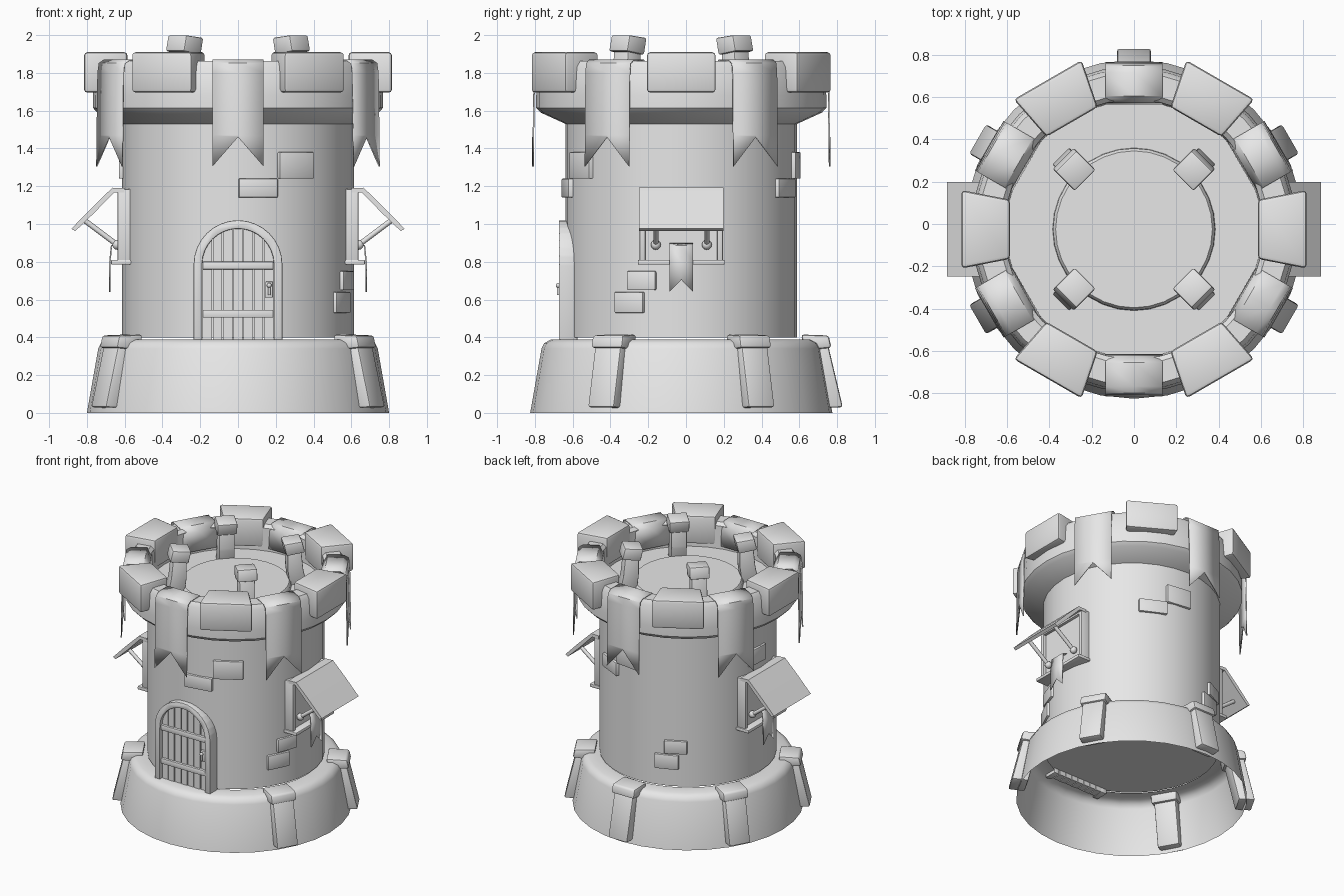
import bpy, bmesh, math
from mathutils import Vector, Matrix

if "Cube" in bpy.data.objects:
    bpy.data.objects.remove(bpy.data.objects["Cube"], do_unlink=True)

stone = bpy.data.materials.new("plain grey")
stone.use_nodes = True
GREY = (0.8, 0.8, 0.8, 1)
stone.diffuse_color = GREY
for node in stone.node_tree.nodes:
    if node.type == 'BSDF_PRINCIPLED':
        node.inputs["Base Color"].default_value = GREY

AXIS_Y = -0.025   # tower axis
SEGMENTS = 32


def finish(bm, name, angle=0, bevel=0, recalc=True):
    """Turn a bmesh built with +x as outward into an object at an angle round the tower."""
    if recalc:
        bmesh.ops.recalc_face_normals(bm, faces=bm.faces)
    if bevel:
        bmesh.ops.bevel(bm, geom=bm.edges[:], offset=bevel, segments=2,
                        profile=0.5, affect='EDGES', clamp_overlap=True)
    mesh = bpy.data.meshes.new(name)
    bm.to_mesh(mesh)
    bm.free()
    mesh.shade_smooth()
    mesh.set_sharp_from_angle(angle=math.radians(38))
    mesh.materials.append(stone)
    ob = bpy.data.objects.new(name, mesh)
    ob.location.y = AXIS_Y
    ob.rotation_euler.z = math.radians(angle)
    bpy.context.collection.objects.link(ob)
    return ob


def lathe(name, profile):
    bm = bmesh.new()
    verts = [bm.verts.new((r, 0, z)) for r, z in profile]
    edges = [bm.edges.new(pair) for pair in zip(verts, verts[1:])]
    bmesh.ops.spin(bm, geom=verts + edges, axis=(0, 0, 1), cent=(0, 0, 0),
                   angle=math.tau, steps=SEGMENTS, use_merge=True)
    bmesh.ops.remove_doubles(bm, verts=bm.verts, dist=0.0005)
    return finish(bm, name)


def join_loops(bm, one, two):
    a = [bm.verts.new(p) for p in one]
    b = [bm.verts.new(p) for p in two]
    bm.faces.new(a)
    bm.faces.new(b[::-1])
    for i in range(len(a)):
        j = (i + 1) % len(a)
        bm.faces.new((a[i], b[i], b[j], a[j]))


def block(name, angle, profile, width, bevel=0.01, shift=0):
    """Radius/height profile, widened sideways; width may vary per point."""
    widths = width if isinstance(width, list) else [width] * len(profile)
    bm = bmesh.new()
    join_loops(bm, [(r, shift - w / 2, z) for (r, z), w in zip(profile, widths)],
               [(r, shift + w / 2, z) for (r, z), w in zip(profile, widths)])
    return finish(bm, name, angle, bevel)


def box(name, angle, radii, heights, width, bevel=0.01, shift=0):
    (r0, r1), (z0, z1) = radii, heights
    return block(name, angle, [(r0, z0), (r1, z0), (r1, z1), (r0, z1)], width, bevel, shift)


def slab(name, angle, outline, r0, r1, bevel=0):
    """Side/height outline, thickened outwards."""
    bm = bmesh.new()
    join_loops(bm, [(r0, y, z) for y, z in outline], [(r1, y, z) for y, z in outline])
    return finish(bm, name, angle, bevel)


def banner(name, angle, path, width, notch):
    """Cloth strip following a path, with a swallowtail end."""
    bm = bmesh.new()
    rows = []
    for i, (r, z) in enumerate(path):
        rise = notch if i == len(path) - 1 else 0
        rows.append([bm.verts.new((r, y, z + (rise if y == 0 else 0)))
                     for y in (-width / 2, 0, width / 2)])
    for a, b in zip(rows, rows[1:]):
        for k in (0, 1):
            bm.faces.new((a[k], b[k], b[k + 1], a[k + 1]))
    ob = finish(bm, name, angle)
    cloth = ob.modifiers.new("cloth thickness", 'SOLIDIFY')
    cloth.thickness = 0.008
    cloth.offset = 0


def rod(name, angle, start, end, radius):
    start, end = Vector(start), Vector(end)
    d = end - start
    m = Matrix.Translation((start + end) / 2) @ d.to_track_quat('Z', 'Y').to_matrix().to_4x4()
    bm = bmesh.new()
    bmesh.ops.create_cone(bm, cap_ends=True, segments=10, radius1=radius,
                          radius2=radius, depth=d.length, matrix=m)
    bmesh.ops.create_uvsphere(bm, u_segments=10, v_segments=6, radius=radius * 1.9,
                              matrix=Matrix.Translation(start))
    finish(bm, name, angle)


# Round masonry: open skirt, tower with parapet and floor, raised roof disc
lathe("base_skirt", [(0.8, 0), (0.74, 0.34), (0.725, 0.37), (0.69, 0.388), (0.6, 0.388)])
lathe("tower_wall", [(0, 0.4), (0.613, 0.4), (0.613, 1.53), (0.745, 1.59), (0.768, 1.615),
                     (0.768, 1.68), (0.757, 1.83), (0.735, 1.862), (0.635, 1.862),
                     (0.612, 1.84), (0.605, 1.67), (0, 1.67)])
lathe("roof_disc", [(0.385, 1.66), (0.382, 1.695), (0.37, 1.71), (0, 1.71)])

# Parapet: six tapered merlons with draped banners between them
for i in range(6):
    block(f"merlon_{i + 1}", i * 60, [(0.585, 1.695), (0.815, 1.695), (0.815, 1.91), (0.585, 1.91)],
          [0.28, 0.37, 0.37, 0.28], 0.018)
    banner(f"banner_{i + 1}", i * 60 + 30,
           [(0.592, 1.69), (0.6, 1.83), (0.63, 1.868), (0.74, 1.868), (0.77, 1.85),
            (0.778, 1.8), (0.783, 1.47), (0.785, 1.305)], 0.27, 0.155)

# Buttresses leaning on the skirt, none under the door
for i, a in enumerate((-30, 30, 90, 150, 210)):
    block(f"buttress_{i + 1}", a, [(0.74, 0.025), (0.855, 0.03), (0.775, 0.37), (0.66, 0.37)], 0.16, 0.012)
    block(f"buttress_cap_{i + 1}", a, [(0.65, 0.33), (0.795, 0.345), (0.78, 0.41), (0.635, 0.415)], 0.19, 0.014)

# Four bent roof posts
for i in range(4):
    a = 45 + i * 90
    block(f"roof_post_{i + 1}", a, [(0.37, 1.66), (0.49, 1.66), (0.465, 1.78), (0.45, 1.93),
                                    (0.355, 1.92), (0.355, 1.78)], 0.11, 0.008)
    block(f"roof_post_cap_{i + 1}", a, [(0.345, 1.895), (0.475, 1.915), (0.455, 2.0), (0.325, 1.985)], 0.14, 0.01)

# Shuttered windows on both sides
for side, a in (("left", 0), ("right", 180)):
    box(f"{side}_window_panel", a, (0.52, 0.617), (0.8, 1.18), 0.42, 0)
    for s in (-1, 1):
        box(f"{side}_window_jamb", a, (0.54, 0.638), (0.8, 1.185), 0.03, 0.005, s * 0.205)
        rod(f"{side}_shutter_strut", a, (0.64, s * 0.135, 0.89), (0.82, s * 0.135, 1.025), 0.014)
    box(f"{side}_window_lintel", a, (0.54, 0.638), (1.155, 1.185), 0.44, 0.005)
    box(f"{side}_window_sill", a, (0.54, 0.672), (0.785, 0.81), 0.46, 0.006)
    block(f"{side}_shutter", a, [(0.6, 1.19), (0.665, 1.192), (0.775, 1.085), (0.882, 0.975),
                                 (0.862, 0.962), (0.76, 1.06), (0.655, 1.168), (0.6, 1.168)], 0.445, 0)
    banner(f"{side}_window_pennant", a, [(0.64, 0.895), (0.67, 0.885), (0.678, 0.8), (0.68, 0.64)], 0.125, 0.065)


# Arched door: frame ring, planks, cross bars and handle
FRONT, SPRING, SILL = -90, 0.785, 0.365


def arch(half):
    curve = [(half * math.cos(t), SPRING + half * math.sin(t))
             for t in (math.pi * k / 16 for k in range(17))]
    return [(half, SILL)] + curve + [(-half, SILL)]


slab("door_frame", FRONT, arch(0.235) + arch(0.19)[::-1], 0.55, 0.648, 0.006)
PLANKS = 7
step = 0.38 / PLANKS
for i in range(PLANKS):
    y0 = -0.19 + i * step + 0.003
    y1 = y0 + step - 0.006
    tops = [(y, SPRING + math.sqrt(max(0, 0.195 ** 2 - y * y))) for y in (y1, (y0 + y1) / 2, y0)]
    slab(f"door_plank_{i + 1}", FRONT, [(y0, SILL), (y1, SILL)] + tops, 0.55, 0.622 + 0.003 * (i % 2))
for name, z in (("lower", 0.525), ("upper", 0.78)):
    box(f"{name}_door_bar", FRONT, (0.58, 0.64), (z - 0.021, z + 0.021), 0.375, 0.006)
box("door_lock", FRONT, (0.6, 0.638), (0.61, 0.695), 0.04, 0.005, 0.165)
rod("door_handle", FRONT, (0.652, 0.165, 0.675), (0.652, 0.165, 0.625), 0.007)

# Raised wall bricks: angle, centre height, width, height
BRICKS = [(-80, 1.19, 0.21, 0.1), (-60, 1.31, 0.21, 0.14),
          (64, 1.19, 0.2, 0.1), (82, 1.31, 0.19, 0.14),
          (-20, 0.7, 0.16, 0.1), (-26.5, 0.585, 0.17, 0.11),
          (117, 0.7, 0.16, 0.1), (111, 0.585, 0.17, 0.11), (176, 1.3, 0.18, 0.12)]
for i, (a, z, w, h) in enumerate(BRICKS):
    box(f"wall_brick_{i + 1}", a, (0.56, 0.626), (z - h / 2, z + h / 2), w, 0.006)
